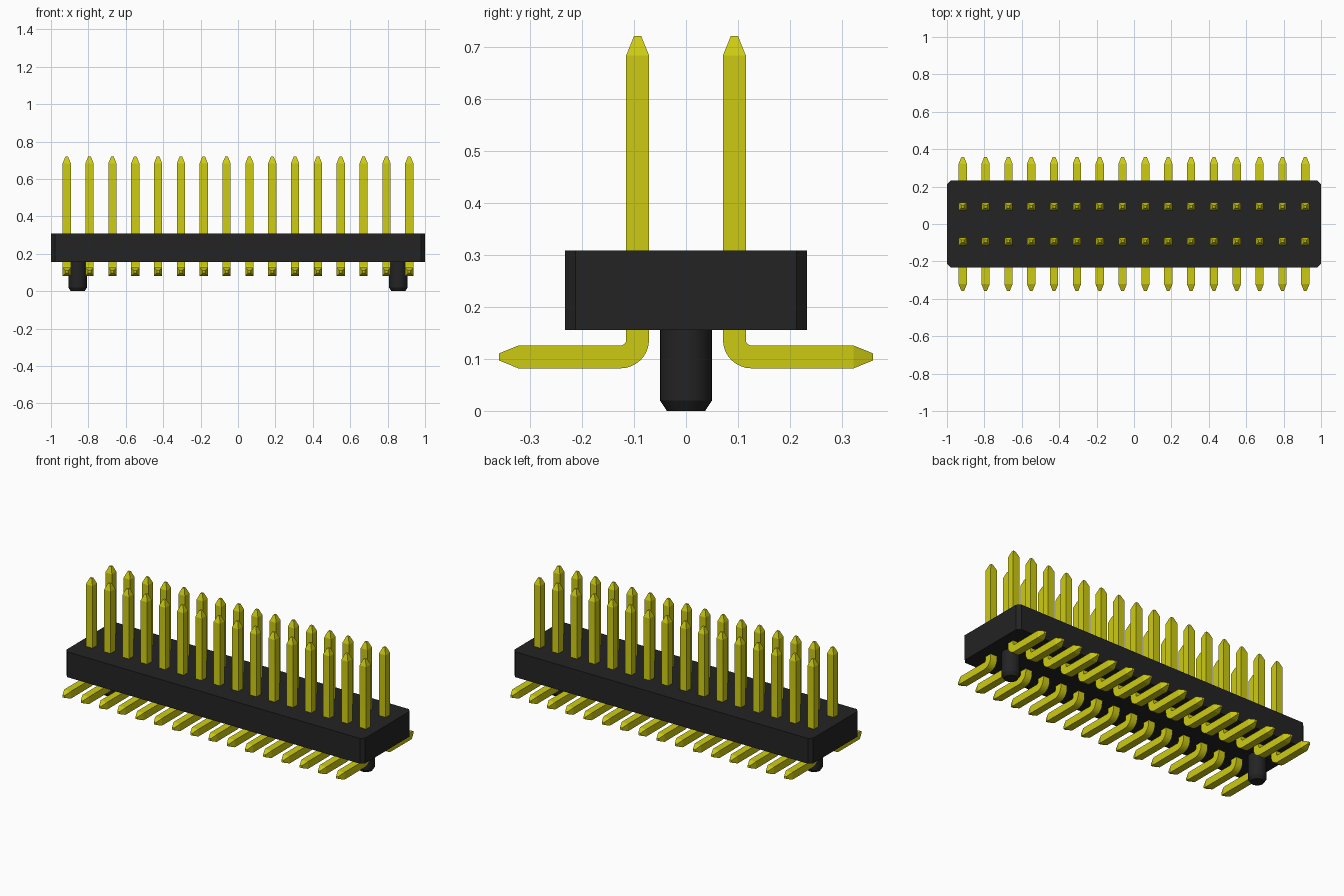
import bpy, bmesh, math
from mathutils import Vector

cube = bpy.data.objects.get("Cube")
if cube:
    bpy.data.objects.remove(cube, do_unlink=True)


def material(name, rgb, metallic=0.0):
    mat = bpy.data.materials.new(name)
    mat.diffuse_color = (*rgb, 1)
    mat.use_nodes = True
    bsdf = mat.node_tree.nodes["Principled BSDF"]
    bsdf.inputs["Base Color"].default_value = (*rgb, 1)
    bsdf.inputs["Metallic"].default_value = metallic
    return mat


BLACK = material("black plastic", (0.017, 0.017, 0.017))
GOLD = material("yellow gold", (0.61, 0.60, 0.006))


def make_object(name, bm, mat, location=(0, 0, 0)):
    bmesh.ops.recalc_face_normals(bm, faces=bm.faces)
    mesh = bpy.data.meshes.new(name)
    bm.to_mesh(mesh)
    bm.free()
    mesh.materials.append(mat)
    obj = bpy.data.objects.new(name, mesh)
    obj.location = location
    bpy.context.collection.objects.link(obj)
    bpy.ops.object.select_all(action='DESELECT')
    obj.select_set(True)
    bpy.context.view_layer.objects.active = obj
    bpy.ops.object.shade_smooth_by_angle(angle=math.radians(14))
    return obj


def loft(bm, rings):
    """Skin a list of closed rings and cap both ends."""
    rows = [[bm.verts.new(p) for p in ring] for ring in rings]
    n = len(rows[0])
    for a, b in zip(rows, rows[1:]):
        for i in range(n):
            j = (i + 1) % n
            bm.faces.new((a[i], a[j], b[j], b[i]))
    bm.faces.new(rows[0])
    bm.faces.new(rows[-1])


# Housing: a bar with chamfered upright corners
Z0, Z1 = 0.155, 0.308
X, Y, C = 1.0, 0.233, 0.021
outline = [(X - C, -Y), (X, C - Y), (X, Y - C), (X - C, Y),
           (C - X, Y), (-X, Y - C), (-X, C - Y), (C - X, -Y)]
bm = bmesh.new()
loft(bm, [[(x, y, z) for x, y in outline] for z in (Z0, Z1)])
make_object("housing", bm, BLACK)

# Locating pegs with chamfered lower ends
SIDES = 32
for name, x in (("left_peg", 0.857), ("right_peg", -0.857)):
    bm = bmesh.new()
    loft(bm, [[(r * math.cos(2 * math.pi * i / SIDES),
                r * math.sin(2 * math.pi * i / SIDES), z) for i in range(SIDES)]
              for r, z in ((0.037, 0), (0.05, 0.02), (0.05, Z0 + 0.01))])
    make_object(name, bm, BLACK, (x, 0, 0))

# Bent square pins: path stations are (y, z, direction angle, half width)
HALF, TIP = 0.022, 0.007
ROW_Y, FOOT_Z = 0.093, 0.1035
RADIUS, BEND = 0.033, 8
stations = [(ROW_Y, 0.72, 0, TIP), (ROW_Y, 0.683, 0, HALF)]
for i in range(BEND + 1):
    a = math.pi / 2 * i / BEND
    stations.append((ROW_Y + RADIUS * (1 - math.cos(a)),
                     FOOT_Z + RADIUS * (1 - math.sin(a)), a, HALF))
stations += [(0.322, FOOT_Z, math.pi / 2, HALF), (0.359, FOOT_Z, math.pi / 2, TIP)]

rings = []
for y, z, a, h in stations:
    side = Vector((0, math.cos(a), math.sin(a)))
    rings.append([Vector((0, y, z)) + Vector((sx * h, 0, 0)) + side * sn * h
                  for sx, sn in ((-1, -1), (1, -1), (1, 1), (-1, 1))])
bm = bmesh.new()
loft(bm, rings)

# Repeat along the housing, then mirror for the second row
COUNT, PITCH = 16, 0.1221
pins = make_object("contact_pins", bm, GOLD, (-PITCH * (COUNT - 1) / 2, 0, 0))
array = pins.modifiers.new("row", 'ARRAY')
array.count = COUNT
array.use_relative_offset = False
array.use_constant_offset = True
array.constant_offset_displace = (PITCH, 0, 0)
mirror = pins.modifiers.new("second row", 'MIRROR')
mirror.use_axis = (False, True, False)
mirror.use_mirror_merge = False
